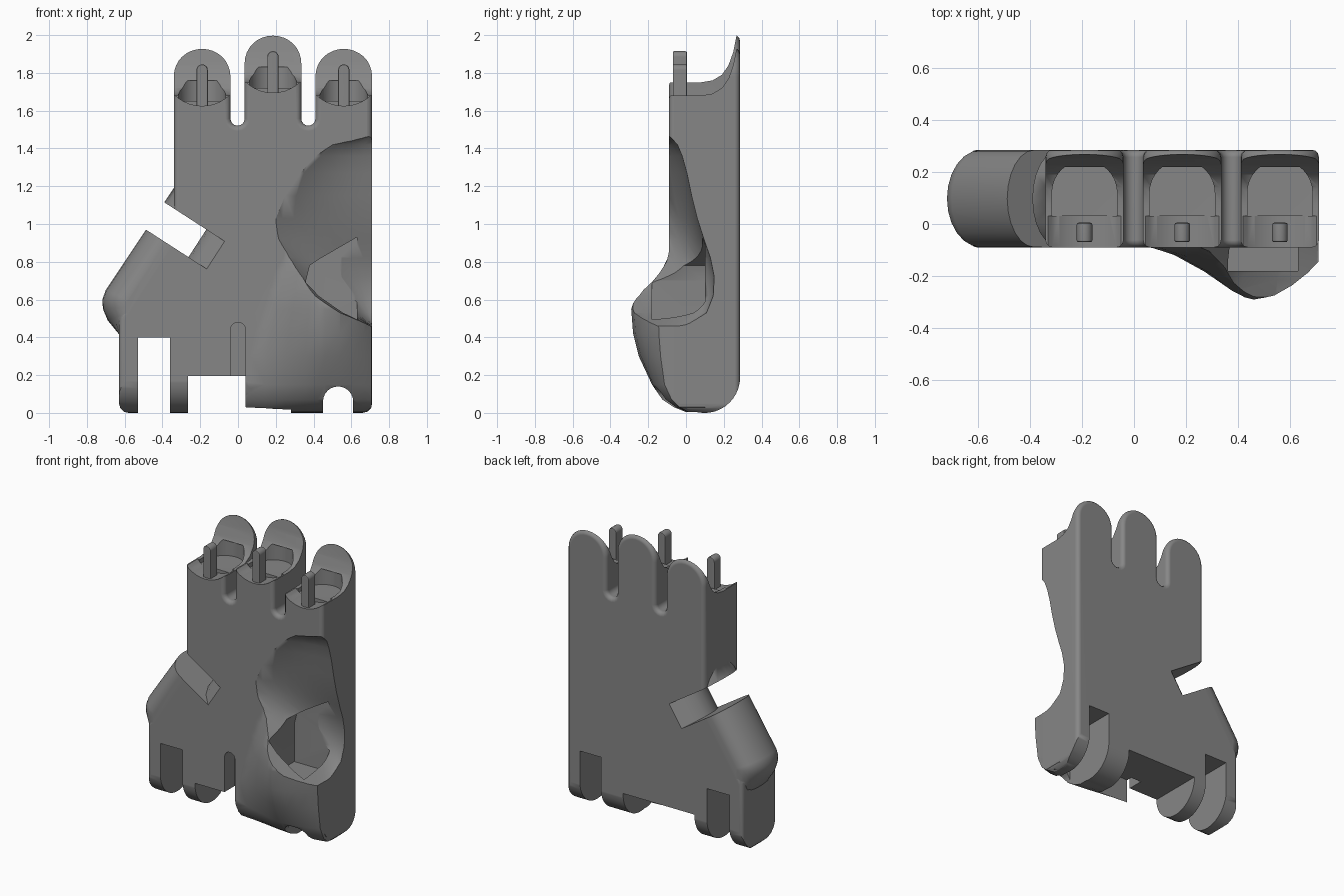
import bpy, bmesh
from math import sin, cos, pi, sqrt
from mathutils import Matrix, Vector

if "Cube" in bpy.data.objects:
    bpy.data.objects.remove(bpy.data.objects["Cube"])

Y0, Y1 = -0.09, 0.285          # front and back of the palm
YM = (Y0 + Y1) / 2


def loft(name, rings):
    """Closed solid through equal-length rings of 3D points."""
    bm = bmesh.new()
    vs = [[bm.verts.new(p) for p in r] for r in rings]
    n = len(rings[0])
    for a, b in zip(vs, vs[1:]):
        for i in range(n):
            bm.faces.new((a[i], a[(i + 1) % n], b[(i + 1) % n], b[i]))
    bm.faces.new(vs[0])
    bm.faces.new(vs[-1])
    bmesh.ops.recalc_face_normals(bm, faces=bm.faces[:])
    me = bpy.data.meshes.new(name)
    bm.to_mesh(me)
    bm.free()
    ob = bpy.data.objects.new(name, me)
    bpy.context.collection.objects.link(ob)
    return ob


def prism(name, pts, axis, a, b):
    put = {'x': lambda p, h: (h, p[0], p[1]),
           'y': lambda p, h: (p[0], h, p[1]),
           'z': lambda p, h: (p[0], p[1], h)}[axis]
    return loft(name, [[put(p, h) for p in pts] for h in (a, b)])


def box(name, x, y, z):
    return prism(name, [(x[0], z[0]), (x[1], z[0]), (x[1], z[1]), (x[0], z[1])], 'y', *y)


def arc(cx, cz, r, a, b, n):
    return [(cx + r * cos(a + (b - a) * i / n), cz + r * sin(a + (b - a) * i / n))
            for i in range(n + 1)]


def apply(ob, mod):
    bpy.context.view_layer.objects.active = ob
    bpy.ops.object.modifier_apply(modifier=mod.name)


def bevel(ob, w, seg=3):
    m = ob.modifiers.new('bevel', 'BEVEL')
    m.width, m.segments, m.limit_method, m.angle_limit = w, seg, 'ANGLE', 0.75
    m.use_clamp_overlap = False
    apply(ob, m)


def boolean(ob, other, op='DIFFERENCE'):
    m = ob.modifiers.new('bool', 'BOOLEAN')
    m.operation, m.object, m.solver = op, other, 'EXACT'
    apply(ob, m)
    bpy.data.objects.remove(other)


# palm with three fingers as one front profile
fingers = [(-0.19, 1.93), (0.185, 2.0), (0.56, 1.93)]
R = 0.15
out = arc(-0.58, 0.05, 0.05, pi, 1.5 * pi, 3) + arc(0.66, 0.05, 0.05, -pi / 2, 0, 3)
for i, (cx, top) in reversed(list(enumerate(fingers))):
    out += arc(cx, top - R, R, 0, pi, 16)
    if i:
        gx = (cx + fingers[i - 1][0]) / 2
        out += arc(gx, 1.558, 0.0375, 0, -pi, 8)
out += [(-0.34, 0.95), (-0.63, 0.5)]
palm = prism('palm', out, 'y', Y0, Y1)
bevel(palm, 0.028)

# rounded underside seen from the side
side = arc(YM, 0.1885, 0.189, pi, 2 * pi, 20) + [(YM + 0.189, 2.2), (YM - 0.189, 2.2)]
boolean(palm, prism('underside', side, 'x', -1, 1), 'INTERSECT')

# thumb arm with rounded outer edge: (x, z, inward x, inward z)
arm_pts = [(-0.25, 0.38, 0, 0), (-0.625, 0.41, .3, 0), (-0.69, 0.49, .8, .3),
           (-0.715, 0.55, 1, .1), (-0.718, 0.60, 1, -.1), (-0.70, 0.65, .9, -.4),
           (-0.34, 1.19, .8, -.5), (-0.2, 1.1, 0, 0)]
rings = []
for i in range(13):
    t = -pi / 2 + pi * i / 12
    k = 0.13 * (1 - cos(t))
    rings.append([(x + dx * k, YM + 0.1865 * sin(t), z + dz * k) for x, z, dx, dz in arm_pts])
boolean(palm, loft('thumb_arm', rings), 'UNION')

# bulge on the front right: (z, left x, base y, peak y)
levels = [(0.004, .04, .02, .0), (0.03, .04, -.02, -.065), (0.07, .04, -.055, -.125),
          (0.15, .04, -.085, -.18), (0.3, .05, -.085, -.25), (0.42, .08, -.085, -.28),
          (0.55, .12, -.085, -.29), (0.65, .15, -.085, -.255), (0.75, .18, -.085, -.185),
          (0.85, .20, -.085, -.12), (0.95, .22, -.08, -.085)]
curve = [(0, 0), (.25, .2), (.5, .5), (.75, .83), (.9, .96), (1, 1)]
rings = []
for z, xl, base, peak in levels:
    d = peak - base
    xr = 0.675 if z < 0.02 else 0.708
    r = [(xl, 0.1, z)] + [(xl + (0.46 - xl) * u, base + d * v, z) for u, v in curve]
    r += [(xr + (0.46 - xr) * u, base + d * (.3 + .7 * v), z)
          for u, v in [(.68, .9), (.4, .63), (.16, .3), (0, 0)]]
    r += [(xr, 0.1, z)]
    rings.append(r)
boolean(palm, loft('palm_bulge', rings), 'UNION')

# scoop in the front right: (z, left x, y at left edge, depth y at right side)
scoop = [(1.465, .68, -.095, -.085), (1.42, .50, -.09, -.045), (1.36, .41, -.09, -.02),
         (1.27, .33, -.09, .005), (1.15, .25, -.09, .03), (1.03, .20, -.09, .06),
         (0.92, .215, -.09, .095), (0.82, .25, -.13, .13), (0.72, .33, -.18, .15),
         (0.62, .41, -.24, .145), (0.53, .54, -.28, .11), (0.46, .70, -.2, 0.0)]
rings = []
for z, xl, yl, yd in scoop:
    ry = yd + 0.5
    rx = (0.72 - xl) / sqrt(1 - ((yl + 0.5) / ry) ** 2)
    r = [(0.72 - rx * cos(a * pi / 32), -0.5 + ry * sin(a * pi / 32), z) for a in range(17)]
    rings.append(r + [(0.8, yd, z), (0.8, -0.5, z)])
boolean(palm, loft('scoop', rings))

# pocket inside the bulge, sloping up to meet the scoop
pocket = prism('pocket', [(.36, .44), (.63, .44), (.63, .93), (.44, .82), (.38, .78), (.36, .70)],
               'y', -0.18, 0.1)
boolean(palm, pocket)

# slot for the thumb, with a bowed end wall
half = [(-.3, -.25), (.38, -.25), (.38, -.19), (.31, -.13), (.272, -.06)]
pts = half + [(.262, 0)] + [(u, -v) for u, v in reversed(half)]
slot = prism('thumb_slot', pts, 'z', -0.087, 0.087)
u, w = Vector((.84, 0, -.543)), Vector((.543, 0, .84))
slot.data.transform(Matrix(((u.x, 0, w.x, -.435), (0, 1, 0, YM), (u.z, 0, w.z, 1.04), (0, 0, 0, 1))))
boolean(palm, slot)

# wrist slots and the recess between them
for x, y, z in [((-.53, -.36), (-.5, .5), (-.1, .4)), ((.45, .61), (-.1, .5), (-.1, .4)),
                ((-.265, .04), (-.5, .5), (-.1, .195)), ((.035, .28), (-.02, .5), (-.1, .195))]:
    boolean(palm, box('wrist_slot', x, y, z))
arch = arc(.53, .06, .08, 0, pi, 12) + [(.45, -.1), (.61, -.1)]
boolean(palm, prism('wrist_arch', arch, 'y', -.4, 0))

# cord groove on the front
groove = arc(0, 0.44, 0.04, 0, pi, 8) + [(-.04, .1), (.04, .1)]
boolean(palm, prism('cord_groove', groove, 'y', -0.4, 0.02))

# finger tips: cut down to a back tongue, dip the front lip, hollow, add a peg
pegs = []
for cx, top in fingers:
    prof = [(-.3, -.25), (.08, -.25), (.14, -.24), (.19, -.21), (.225, -.16),
            (.25, -.09), (.268, .0), (.268, .1), (-.3, .1)]
    boolean(palm, prism('tip_cut', [(y, top + z) for y, z in prof], 'x', cx - .165, cx + .165))
    lip = arc(cx, top - .095, .21, -pi, 0, 20)
    boolean(palm, prism('lip_cut', lip, 'y', -.3, .031))
    hollow = [(cx - .125, .03), (cx + .125, .03)] + arc(cx, .12, .125, 0, pi, 16)
    boolean(palm, prism('hollow', hollow, 'z', top - .28, top - .17))
    peg_pts = arc(cx, top - .115, .03, 0, pi, 8) + [(cx - .03, top - .4), (cx + .03, top - .4)]
    peg = prism('finger_peg', peg_pts, 'y', -.07, .005)
    bevel(peg, 0.008, 2)
    pegs.append(peg)

# dark grey, smooth shading with flat large faces
grey = bpy.data.materials.new('dark_grey')
grey.diffuse_color = (0.24, 0.24, 0.24, 1)
grey.use_nodes = True
grey.node_tree.nodes["Principled BSDF"].inputs["Base Color"].default_value = grey.diffuse_color
for ob in [palm] + pegs:
    ob.data.materials.clear()
    ob.data.materials.append(grey)
    for p in ob.data.polygons:
        p.material_index = 0
    bpy.ops.object.select_all(action='DESELECT')
    ob.select_set(True)
    bpy.context.view_layer.objects.active = ob
    bpy.ops.object.shade_smooth_by_angle(angle=0.6)
    wn = ob.modifiers.new('weighted', 'WEIGHTED_NORMAL')
    wn.keep_sharp = True
